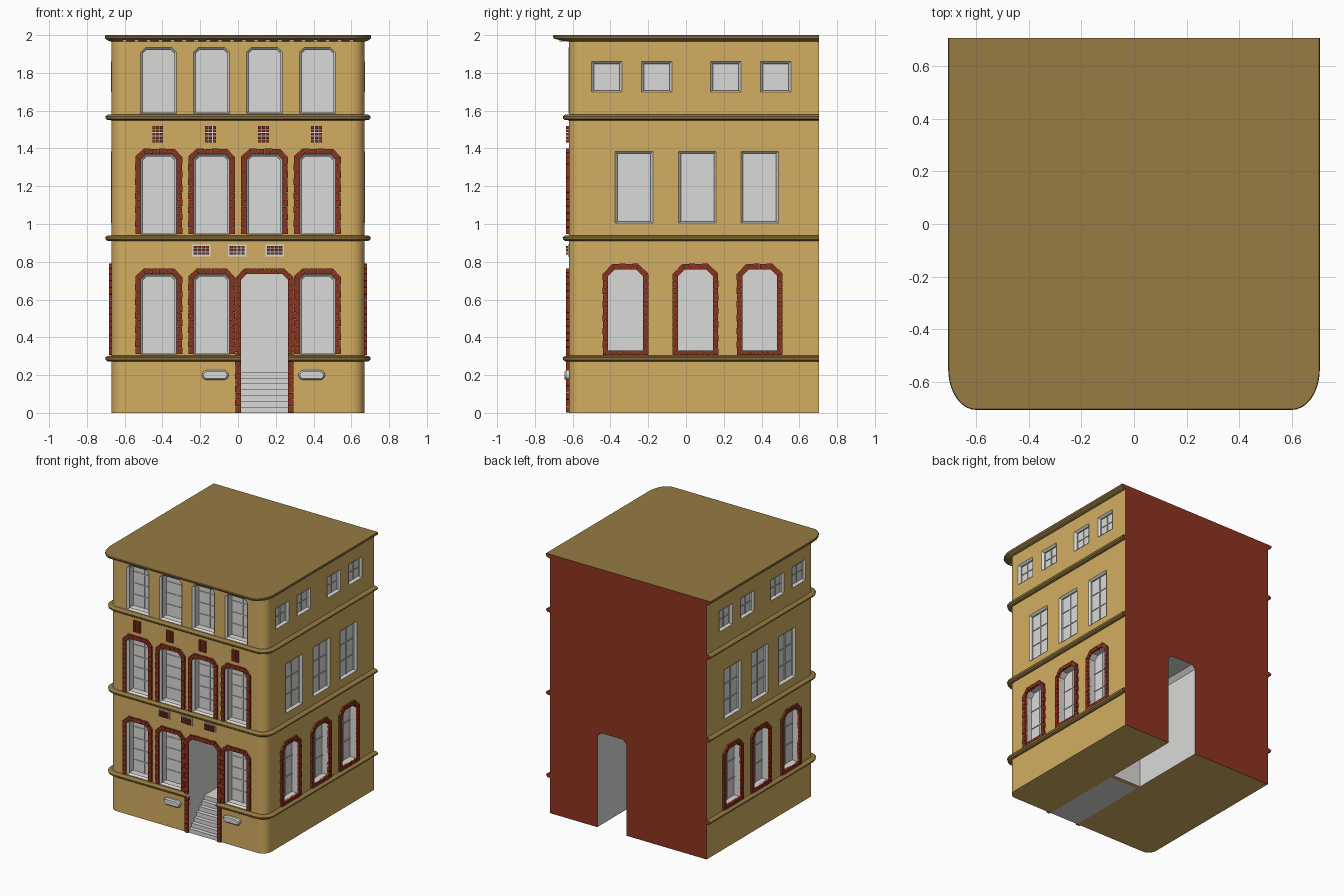
import bpy, bmesh, math
from mathutils import Vector

if "Cube" in bpy.data.objects:
    bpy.data.objects.remove(bpy.data.objects["Cube"])

SIDE, FRONT, BACK, RADIUS = 0.67, -0.62, 0.705, 0.07


def material(name, rgb):
    m = bpy.data.materials.new(name)
    m.use_nodes = True
    m.diffuse_color = (*rgb, 1)
    m.node_tree.nodes["Principled BSDF"].inputs["Base Color"].default_value = (*rgb, 1)
    return m


TAN = material("tan_plaster", (0.65, 0.42, 0.12))
RED = material("red_brick", (0.27, 0.034, 0.014))
GREY = material("pale_grey", (0.70, 0.70, 0.69))
DARK = material("dark_tan_trim", (0.31, 0.20, 0.057))


# Facade placements: u along the wall, v up, d outward
def front(u, v, d):
    return Vector((u, FRONT - d, v))


def right(u, v, d):
    return Vector((SIDE + d, u, v))


def left(u, v, d):
    return Vector((-SIDE - d, u, v))


def rear(u, v, d):
    return Vector((u, BACK + d, v))


def finish(bm, name, *mats):
    bmesh.ops.recalc_face_normals(bm, faces=bm.faces)
    mesh = bpy.data.meshes.new(name)
    bm.to_mesh(mesh)
    bm.free()
    ob = bpy.data.objects.new(name, mesh)
    bpy.context.collection.objects.link(ob)
    for m in mats:
        mesh.materials.append(m)
    return ob


def loft(bm, rings):
    """Closed solid through a list of equal-length point rings."""
    rows = [[bm.verts.new(p) for p in ring] for ring in rings]
    for a, b in zip(rows, rows[1:]):
        for i in range(len(a)):
            j = (i + 1) % len(a)
            bm.faces.new((a[i], a[j], b[j], b[i]))
    bm.faces.new(rows[0])
    bm.faces.new(rows[-1])


def prism(bm, place, pts, d0, d1):
    loft(bm, [[place(u, v, d) for u, v in pts] for d in (d0, d1)])


def box(bm, place, u, v, hu, hv, d0, d1):
    prism(bm, place, [(u - hu, v - hv), (u + hu, v - hv), (u + hu, v + hv), (u - hu, v + hv)], d0, d1)


def outline(c, w, z0, z1, ch, grow=0, sill=0):
    """Opening with clipped upper corners, grown outward by an amount."""
    w, z1, ch = w + grow, z1 + grow, ch + grow * 0.6
    z0 -= sill
    return [(c - w, z0), (c - w, z1 - ch), (c - w + ch, z1),
            (c + w - ch, z1), (c + w, z1 - ch), (c + w, z0)]


def frame(bm, place, outer, inner, d0, d1):
    """Bevelled frame between two outlines."""
    rings = [[place(u, v, d) for u, v in pts]
             for pts, d in ((outer, d0), (inner, d1), (inner, d1 - 0.01), (outer, d1 - 0.01))]
    rows = [[bm.verts.new(p) for p in ring] for ring in rings]
    for a, b in zip(rows, rows[1:] + rows[:1]):
        for i in range(len(a)):
            j = (i + 1) % len(a)
            bm.faces.new((a[i], a[j], b[j], b[i]))


def brick_surround(bm, place, inner, outer, closed=False):
    """Separate bricks following the band between two outlines."""
    inner, outer = [[Vector(p) for p in o] for o in (inner, outer)]
    n, k = len(inner), 0
    for i in range(n if closed else n - 1):
        j = (i + 1) % n
        count = max(1, round((outer[j] - outer[i]).length / 0.036))
        for s in range(count):
            a, b = (s + 0.03) / count, (s + 0.97) / count
            reach = 1 if k % 2 else 0.94
            i0, i1 = inner[i].lerp(inner[j], a), inner[i].lerp(inner[j], b)
            o0, o1 = outer[i].lerp(outer[j], a), outer[i].lerp(outer[j], b)
            prism(bm, place, [i0, i1, i1.lerp(o1, reach), i0.lerp(o0, reach)], -0.01, 0.014)
            k += 1


# Window list: place, centre, half width, bottom, top, clip, depth, columns, rows, kind
windows = []
for c in (-0.42, -0.14, 0.14, 0.42):
    if c != 0.14:
        windows.append((front, c, 0.095, 0.31, 0.735, 0.026, 0.08, 2, 5, "arch"))
    windows.append((front, c, 0.095, 0.945, 1.37, 0.026, 0.08, 2, 5, "arch"))
    windows.append((front, c, 0.095, 1.585, 1.935, 0.026, 0.08, 2, 4, "plain"))
for wall in (right, left):
    for c in (-0.32, 0.05, 0.39):
        windows.append((wall, c, 0.092, 0.33, 0.76, 0.035, 0.05, 2, 3, "full"))
    for c in (-0.275, 0.06, 0.39):
        windows.append((wall, c, 0.10, 1.005, 1.385, 0.001, 0.022, 2, 3, "plain"))
    for c in (-0.42, -0.155, 0.21, 0.475):
        windows.append((wall, c, 0.08, 1.70, 1.86, 0.001, 0.022, 2, 2, "plain"))

DOOR = outline(0.14, 0.125, -0.05, 0.735, 0.03)


# Shell with cornices: footprint rings lofted upwards
def footprint(z, s, f):
    arc = [math.radians(9 * i) for i in range(11)]
    half = [(SIDE - RADIUS + (RADIUS + s) * math.cos(t), FRONT + RADIUS - (RADIUS + f) * math.sin(t)) for t in arc]
    pts = [(SIDE + s, BACK)] + half + [(-x, y) for x, y in reversed(half)] + [(-SIDE - s, BACK)]
    return [Vector((x, y, z)) for x, y in pts]


levels = [(0, 0, 0)]
for z in (0.288, 0.925, 1.565):
    for dz, off in ((-0.016, 0), (-0.015, 0.02), (-0.008, 0.03), (0.005, 0.033), (0.014, 0.02), (0.015, 0)):
        levels.append((z + dz, off, off))
levels += [(1.965, 0, 0), (1.972, 0.02, 0.04), (1.982, 0.033, 0.08), (1.994, 0.035, 0.085), (2.0, 0.032, 0.082)]
bm = bmesh.new()
loft(bm, [footprint(*lv) for lv in levels])
bmesh.ops.recalc_face_normals(bm, faces=bm.faces)
for f in bm.faces:
    heights = [v.co.z for v in f.verts]
    if f.normal.y > 0.9:
        f.material_index = 1
    elif max(heights) - min(heights) < 0.05 and max(heights) > 0.1:
        f.material_index = 3
shell = finish(bm, "building_shell", TAN, RED, GREY, DARK)

# Cutter for window recesses and both ends of the passage
bm = bmesh.new()
for place, c, w, z0, z1, ch, depth, *_ in windows:
    prism(bm, place, outline(c, w, z0, z1, ch), 0.02, -depth)
prism(bm, front, DOOR, 0.15, -0.67)
prism(bm, rear, DOOR, 0.1, -0.62)
for f in bm.faces:
    f.material_index = 2
cutter = finish(bm, "opening_cutter", TAN, RED, GREY, DARK)
cutter.hide_render = True
mod = shell.modifiers.new("openings", "BOOLEAN")
mod.operation, mod.solver, mod.object = "DIFFERENCE", "EXACT", cutter
bpy.context.view_layer.objects.active = shell
bpy.ops.object.modifier_apply(modifier=mod.name)
bpy.data.objects.remove(cutter)

# Smooth only the rounded corners
bm = bmesh.new()
bm.from_mesh(shell.data)
for f in bm.faces:
    f.smooth = min(abs(f.normal.x), abs(f.normal.y)) > 0.04
for e in bm.edges:
    e.smooth = len(e.link_faces) == 2 and e.calc_face_angle(0) < math.radians(20)
bm.to_mesh(shell.data)
bm.free()

# Window frames, glazing bars and brick surrounds
frames, bars, bricks = bmesh.new(), bmesh.new(), bmesh.new()
for place, c, w, z0, z1, ch, depth, cols, rows, kind in windows:
    if kind != "full":
        frame(frames, place, outline(c, w, z0, z1, ch), outline(c, w, z0, z1, ch, -0.013, -0.008), 0.003, -0.011)
    for i in range(1, cols):
        box(bars, place, c - w + 2 * w * i / cols, (z0 + z1) / 2, 0.003, (z1 - z0) / 2, -depth, 0.006 - depth)
    for i in range(1, rows):
        box(bars, place, c, z0 + (z1 - z0) * i / rows, w, 0.003, -depth, 0.006 - depth)
    if kind != "plain":
        full = kind == "full"
        brick_surround(bricks, place, outline(c, w, z0, z1, ch),
                       outline(c, w, z0, z1, ch, 0.03, 0.024 if full else 0), full)
brick_surround(bricks, front, outline(0.14, 0.125, 0, 0.735, 0.03), outline(0.14, 0.125, 0, 0.735, 0.03, 0.03))
finish(frames, "window_frames", GREY)
finish(bars, "glazing_bars", GREY)
finish(bricks, "brick_surrounds", RED)

# Small decorative brick panels on pale backings
bricks, plates = bmesh.new(), bmesh.new()


def panel(u, v, cols, rows, bw, bh, margin):
    for i in range(cols):
        for j in range(rows):
            box(bricks, front, u + (i - (cols - 1) / 2) * bw, v + (j - (rows - 1) / 2) * bh,
                bw * 0.42, bh * 0.4, -0.005, 0.014)
    box(plates, front, u, v, cols * bw / 2 + margin, rows * bh / 2 + margin, -0.003, 0.006)


for u in (-0.425, -0.145, 0.135, 0.415):
    panel(u, 1.475, 3, 5, 0.02, 0.018, -0.002)
for u in (-0.195, -0.005, 0.195):
    panel(u, 0.86, 4, 3, 0.021, 0.016, 0.007)
finish(bricks, "brick_panels", RED)
finish(plates, "panel_backings", GREY)


# Rounded vents beside the stairs
def pill(u, v, hw, r):
    angles = [math.radians(-90 + 180 * i / 8) for i in range(9)]
    half = [(hw - r + r * math.cos(t), r * math.sin(t)) for t in angles]
    return [(u + x, v + y) for x, y in half] + [(u - x, v - y) for x, y in half]


bm = bmesh.new()
for u in (-0.12, 0.39):
    loft(bm, [[front(x, z, d) for x, z in pill(u, 0.2, 0.07 - t, 0.026 - t)]
              for t, d in ((0, -0.01), (0, 0.015), (0.008, 0.024))])
finish(bm, "wall_vents", GREY)

# Stairs and landing
bm = bmesh.new()
STEPS, RISE = 7, 0.031
for i in range(STEPS):
    end = -0.67 if i == STEPS - 1 else -0.031 * (i + 1)
    box(bm, front, 0.14, RISE * (i + 1) / 2, 0.125, RISE * (i + 1) / 2, -0.031 * i, end)
finish(bm, "stairs", GREY)

# Dentils under the top cornice
bm = bmesh.new()
for i in range(20):
    box(bm, front, -0.6 + 1.2 * i / 19, 1.973, 0.011, 0.006, 0.02, 0.05)
finish(bm, "cornice_dentils", GREY)
